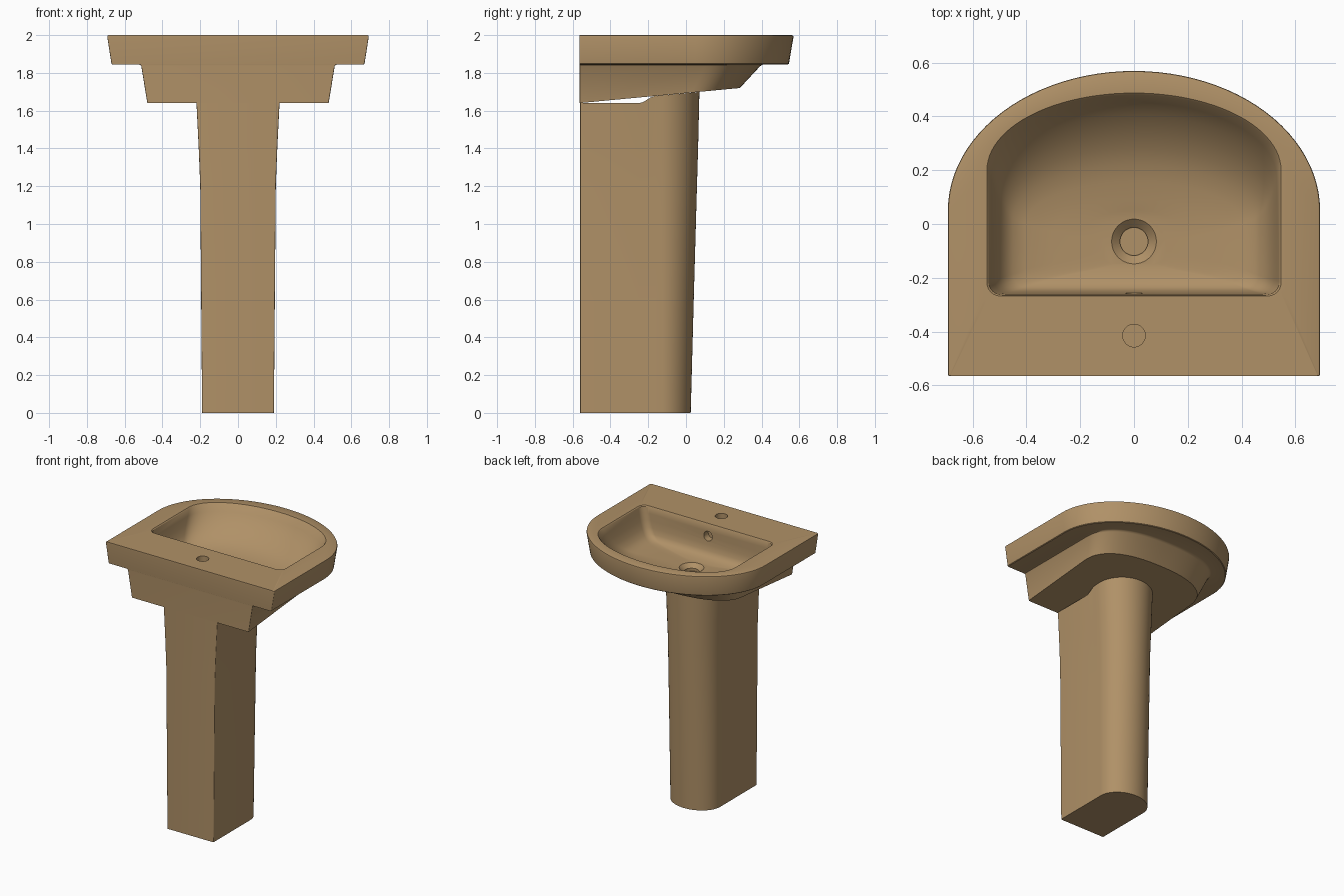
import bpy, bmesh
from math import cos, sin, pi

if "Cube" in bpy.data.objects:
    bpy.data.objects.remove(bpy.data.objects["Cube"])

COLOUR = (0.434, 0.283, 0.136, 1)
ceramic = bpy.data.materials.new("tan ceramic")
ceramic.use_nodes = True
ceramic.diffuse_color = COLOUR
ceramic.node_tree.nodes["Principled BSDF"].inputs["Base Color"].default_value = COLOUR


def outline(w, back, start, front, r=0.006, n=2.0, sides=()):
    """D-shaped outline: flat back with rounded corners, straight sides, curved front."""
    half = [(w - r + r * sin(a), back + r - r * cos(a))
            for a in [i * pi / 12 for i in range(7)]]
    half += [(w, y) for y in sides]
    for i in range(25):
        a = i * pi / 48
        half.append((w * max(cos(a), 0) ** (2 / n), start + (front - start) * sin(a) ** (2 / n)))
    half[-1] = (0, front)
    return half + [(-x, y) for x, y in reversed(half[:-1])]


def loft(name, rings, strip_top=False):
    bm = bmesh.new()
    loops = [[bm.verts.new(p) for p in ring] for ring in rings]
    n = len(loops[0])
    for a, b in zip(loops, loops[1:]):
        for i in range(n):
            j = (i + 1) % n
            bm.faces.new((a[i], a[j], b[j], b[i]))
    bm.faces.new(loops[0])
    top = loops[-1]
    if strip_top:
        # close the stepped top with strips across the width
        for i in range(n // 2):
            quad = (top[i], top[i + 1], top[n - 2 - i], top[n - 1 - i])
            bm.faces.new(list(dict.fromkeys(quad)))
    else:
        bm.faces.new(top)
    bmesh.ops.recalc_face_normals(bm, faces=bm.faces)
    mesh = bpy.data.meshes.new(name)
    bm.to_mesh(mesh)
    bm.free()
    mesh.materials.append(ceramic)
    obj = bpy.data.objects.new(name, mesh)
    bpy.context.collection.objects.link(obj)
    return obj


def activate(obj):
    bpy.ops.object.select_all(action='DESELECT')
    obj.select_set(True)
    bpy.context.view_layer.objects.active = obj


def drill(target, r1, r2, depth, location, rotation=(0, 0, 0)):
    bpy.ops.mesh.primitive_cone_add(vertices=40, radius1=r1, radius2=r2, depth=depth,
                                    location=location, rotation=rotation)
    cutter = bpy.context.object
    cutter.hide_render = True
    cutter.data.materials.append(ceramic)
    activate(target)
    mod = target.modifiers.new("hole", 'BOOLEAN')
    mod.operation, mod.solver, mod.object = 'DIFFERENCE', 'EXACT', cutter
    bpy.ops.object.modifier_apply(modifier=mod.name)
    bpy.data.objects.remove(cutter)


def flat(z, *args, **kw):
    return [(x, y, z) for x, y in outline(*args, **kw)]


# Basin: sloping underside, stepped body, rim, then bowl
BACK = -0.565
rings = [[(x, y, 1.64 + 0.094 * (y - BACK))
          for x, y in outline(0.48, BACK + 0.002, 0.03, 0.285, n=2.4)]]
for z, w, start, front in [(1.835, 0.512, 0.1, 0.392), (1.842, 0.517, 0.1, 0.402),
                           (1.845, 0.526, 0.1, 0.412)]:
    rings.append(flat(z, w, BACK + 0.002, start, front, n=2.4))
for z, w, front in [(1.845, 0.665, 0.54), (1.849, 0.67, 0.545),
                    (1.99, 0.692, 0.569), (1.997, 0.69, 0.567), (2.0, 0.684, 0.561)]:
    rings.append(flat(z, w, BACK, 0.05, front))
bowl = [(2.0, 0.547, -0.268, 0.20, 0.487, 0.05),
        (1.994, 0.541, -0.264, 0.20, 0.480, 0.05),
        (1.95, 0.531, -0.260, 0.17, 0.452, 0.05),
        (1.90, 0.520, -0.258, 0.13, 0.406, 0.05),
        (1.85, 0.503, -0.254, 0.09, 0.345, 0.05),
        (1.81, 0.480, -0.247, 0.05, 0.280, 0.05),
        (1.785, 0.450, -0.236, 0.02, 0.220, 0.05),
        (1.77, 0.405, -0.217, 0.00, 0.155, 0.05),
        (1.76, 0.30, -0.19, -0.03, 0.09, 0.05),
        (1.754, 0.20, -0.17, -0.05, 0.05, 0.05),
        (1.75, 0.12, -0.15, -0.06, 0.03, 0.05)]
for z, w, back, start, front, r in bowl:
    rings.append(flat(z, w, back, start, front, r=r))
basin = loft("basin", rings)

# Drain, tap hole and overflow hole
drill(basin, 0.05, 0.10, 0.045, (0, -0.065, 1.7425))
drill(basin, 0.052, 0.052, 0.04, (0, -0.065, 1.722))
drill(basin, 0.042, 0.042, 0.2, (0, -0.415, 2.0))
drill(basin, 0.035, 0.035, 0.1, (0, -0.26, 1.91), (pi / 2, 0, 0))


# Pedestal: tapered column with a stepped top that meets the basin
def top_height(y):
    t = min(max((y + 0.25) / 0.09, 0), 1)
    return 1.64 + 0.038 * t * t * (3 - 2 * t) + 0.09 * max(y + 0.16, 0)


steps = [-0.25 + 0.015 * i for i in range(7)]
column = [flat(z, w, -0.56, -0.13, front, sides=steps)
          for z, w, front in [(0, 0.19, 0.025), (0.6, 0.195, 0.041),
                              (1.2, 0.2, 0.058), (1.4, 0.208, 0.064)]]
column.append([(x, y, top_height(y)) for x, y in
               outline(0.22, -0.56, -0.13, 0.071, sides=steps)])
pedestal = loft("pedestal", column, strip_top=True)

for obj in (basin, pedestal):
    activate(obj)
    bpy.ops.object.shade_smooth_by_angle(angle=pi / 6)
